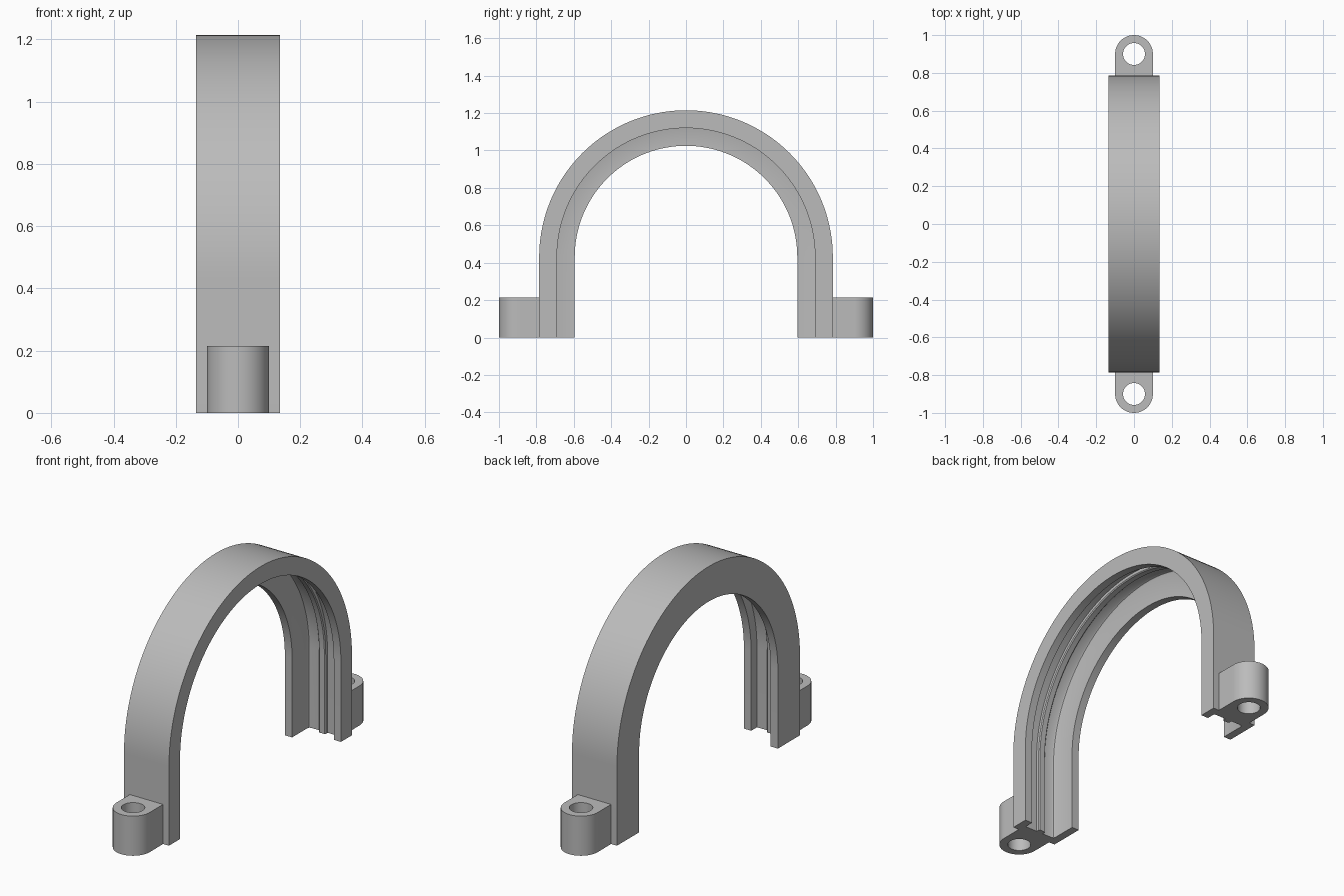
import bpy, bmesh
from math import sin, cos, pi

cube = bpy.data.objects.get("Cube")
if cube:
    bpy.data.objects.remove(cube, do_unlink=True)

grey = bpy.data.materials.new("plain grey")
grey.use_nodes = True
colour = (0.5, 0.5, 0.5, 1)
grey.diffuse_color = colour
grey.node_tree.nodes["Principled BSDF"].inputs["Base Color"].default_value = colour


def finish(bm, name):
    bmesh.ops.recalc_face_normals(bm, faces=bm.faces)
    mesh = bpy.data.meshes.new(name)
    bm.to_mesh(mesh)
    bm.free()
    mesh.materials.append(grey)
    obj = bpy.data.objects.new(name, mesh)
    bpy.context.collection.objects.link(obj)
    bpy.ops.object.select_all(action="DESELECT")
    obj.select_set(True)
    bpy.context.view_layer.objects.active = obj
    bpy.ops.object.shade_smooth_by_angle(angle=0.5)
    return obj


def bridge(bm, a, b):
    for i in range(len(a)):
        j = (i + 1) % len(a)
        bm.faces.new((a[i], a[j], b[j], b[i]))


# Clamp arch: channel cross-section (x, radius) swept up, over and down
OUTER, WALL, SPRING = 0.785, 0.74, 0.43
profile = [
    (-0.135, OUTER), (-0.135, 0.595), (-0.092, 0.595),   # deep flange
    (-0.092, 0.728), (-0.088, 0.736), (-0.08, WALL),     # rounded inner corner
    (-0.02, WALL), (-0.02, 0.724), (-0.015, 0.719),      # central sealing rib
    (0.015, 0.719), (0.02, 0.724), (0.02, WALL),
    (0.092, WALL), (0.092, 0.69),                        # shallow flange
    (0.135, 0.69), (0.135, OUTER),
]
STEPS = 72
path = [(0, 0)] + [(pi * i / STEPS, SPRING) for i in range(STEPS + 1)] + [(pi, 0)]
bm = bmesh.new()
rings = [[bm.verts.new((x, r * cos(a), z + r * sin(a))) for x, r in profile]
         for a, z in path]
for a, b in zip(rings, rings[1:]):
    bridge(bm, a, b)
bm.faces.new(rings[0])
bm.faces.new(rings[-1])
finish(bm, "clamp_arch")


# Bolt lugs: rounded outer end, square inner end, through hole
def lug(name, side, sides=64, radius=0.1, hole=0.058, height=0.215, centre=0.9):
    bm = bmesh.new()
    loops = []
    for bore, z in ((False, 0), (False, height), (True, height), (True, 0)):
        loop = []
        for i in range(sides):
            c, s = cos(2 * pi * i / sides), sin(2 * pi * i / sides)
            if bore:
                x, y = hole * c, hole * s
            elif i <= sides // 2:
                x, y = radius * c, radius * s
            else:
                k = radius / max(abs(c), abs(s))
                x, y = k * c, 1.4 * k * s
            loop.append(bm.verts.new((x, side * (centre + y), z)))
        loops.append(loop)
    for i in range(4):
        bridge(bm, loops[i], loops[(i + 1) % 4])
    finish(bm, name)


lug("front_lug", -1)
lug("back_lug", 1)
